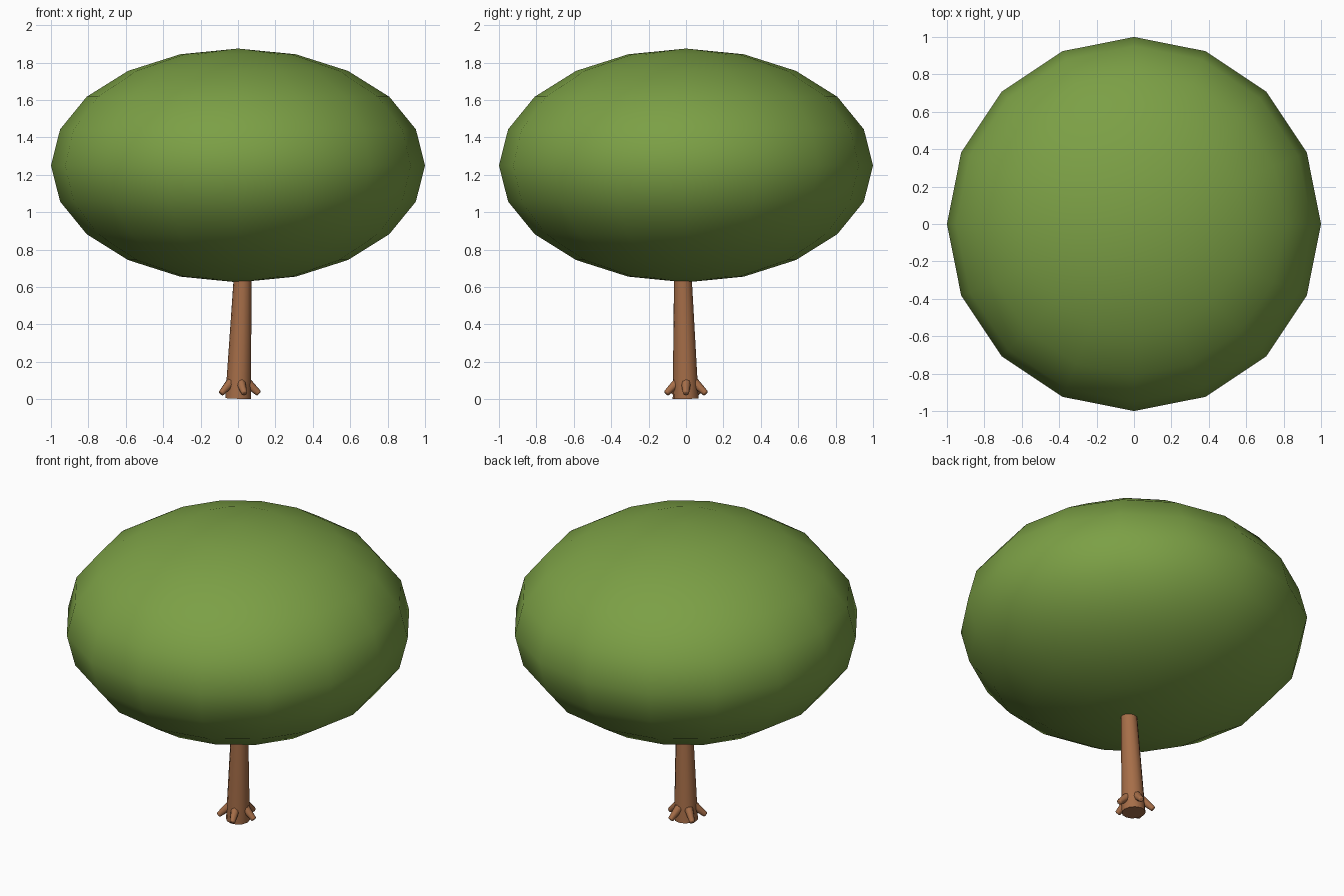
import bpy, math
from mathutils import Vector

if "Cube" in bpy.data.objects:
    bpy.data.objects.remove(bpy.data.objects["Cube"])


def material(name, color):
    m = bpy.data.materials.new(name)
    m.diffuse_color = (*color, 1)
    m.use_nodes = True
    m.node_tree.nodes["Principled BSDF"].inputs["Base Color"].default_value = m.diffuse_color
    return m


leaf = material("leaf_green", (0.2, 0.35, 0.06))
bark = material("bark_brown", (0.38, 0.155, 0.065))


def tapered(name, a, b, ra, rb, sides):
    """Tapered cylinder from point a to point b."""
    a, b = Vector(a), Vector(b)
    bpy.ops.mesh.primitive_cone_add(vertices=sides, radius1=ra, radius2=rb,
                                    depth=(b - a).length, location=(a + b) / 2)
    o = bpy.context.object
    o.name = name
    o.rotation_euler = (b - a).to_track_quat('Z', 'Y').to_euler()
    o.data.materials.append(bark)
    bpy.ops.object.shade_smooth_by_angle(angle=math.radians(50))
    return o


# Crown: flattened low-poly sphere, smooth shaded
bpy.ops.mesh.primitive_uv_sphere_add(segments=16, ring_count=10, radius=1,
                                     location=(0, 0, 1.25))
crown = bpy.context.object
crown.name = "crown"
crown.scale = (1, 1, 0.625)
crown.data.materials.append(leaf)
bpy.ops.object.shade_smooth()

# Trunk: leans slightly and runs up into the crown
tapered("trunk", (0.001, -0.002, 0.004), (0.028, -0.019, 0.75), 0.069, 0.044, 12)

# Roots: five short stubs fanned around the trunk base
for i in range(5):
    t = math.radians(72 * i)
    c, s = math.cos(t), math.sin(t)
    root = tapered(f"root_{i + 1}", (0.045 * c, 0.045 * s, 0.092),
                   (0.113 * c, 0.113 * s, 0.03), 0.027, 0.016, 8)
    bev = root.modifiers.new("rounded_tip", 'BEVEL')
    bev.width = 0.006
    bev.segments = 2
    bev.limit_method = 'ANGLE'
    bev.angle_limit = math.radians(60)
